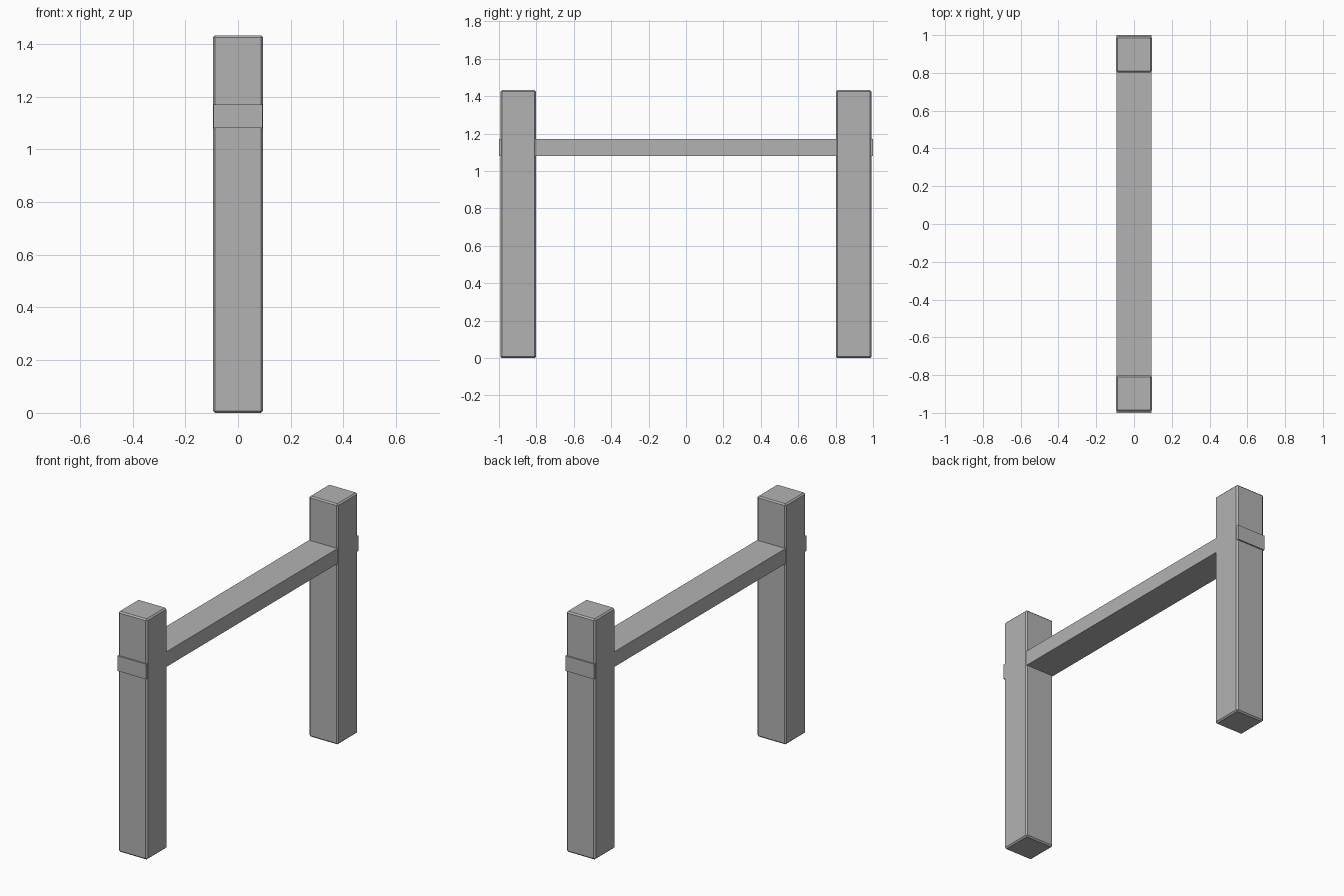
import bpy
import bmesh

if "Cube" in bpy.data.objects:
    bpy.data.objects.remove(bpy.data.objects["Cube"])

grey = bpy.data.materials.new("mid_grey")
grey.diffuse_color = (0.45, 0.45, 0.45, 1)
grey.use_nodes = True
grey.node_tree.nodes["Principled BSDF"].inputs["Base Color"].default_value = grey.diffuse_color


def box(name, size, centre, bevel=0.0):
    bm = bmesh.new()
    bmesh.ops.create_cube(bm, size=1)
    bmesh.ops.scale(bm, vec=size, verts=bm.verts)
    if bevel:
        bmesh.ops.bevel(bm, geom=bm.edges[:], offset=bevel, segments=1,
                        affect='EDGES')
    mesh = bpy.data.meshes.new(name)
    bm.to_mesh(mesh)
    bm.free()
    mesh.materials.append(grey)
    obj = bpy.data.objects.new(name, mesh)
    obj.location = centre
    bpy.context.collection.objects.link(obj)
    return obj


# Two upright posts with chamfered edges
HEIGHT = 1.432
for name, side in (("front_post", -1), ("back_post", 1)):
    box(name, (0.19, 0.19, HEIGHT), (0, side * 0.897, HEIGHT / 2), 0.008)

# Cross rail running through both posts, its ends just proud of them
box("cross_rail", (0.187, 2.0, 0.09), (0, 0, 1.125))
